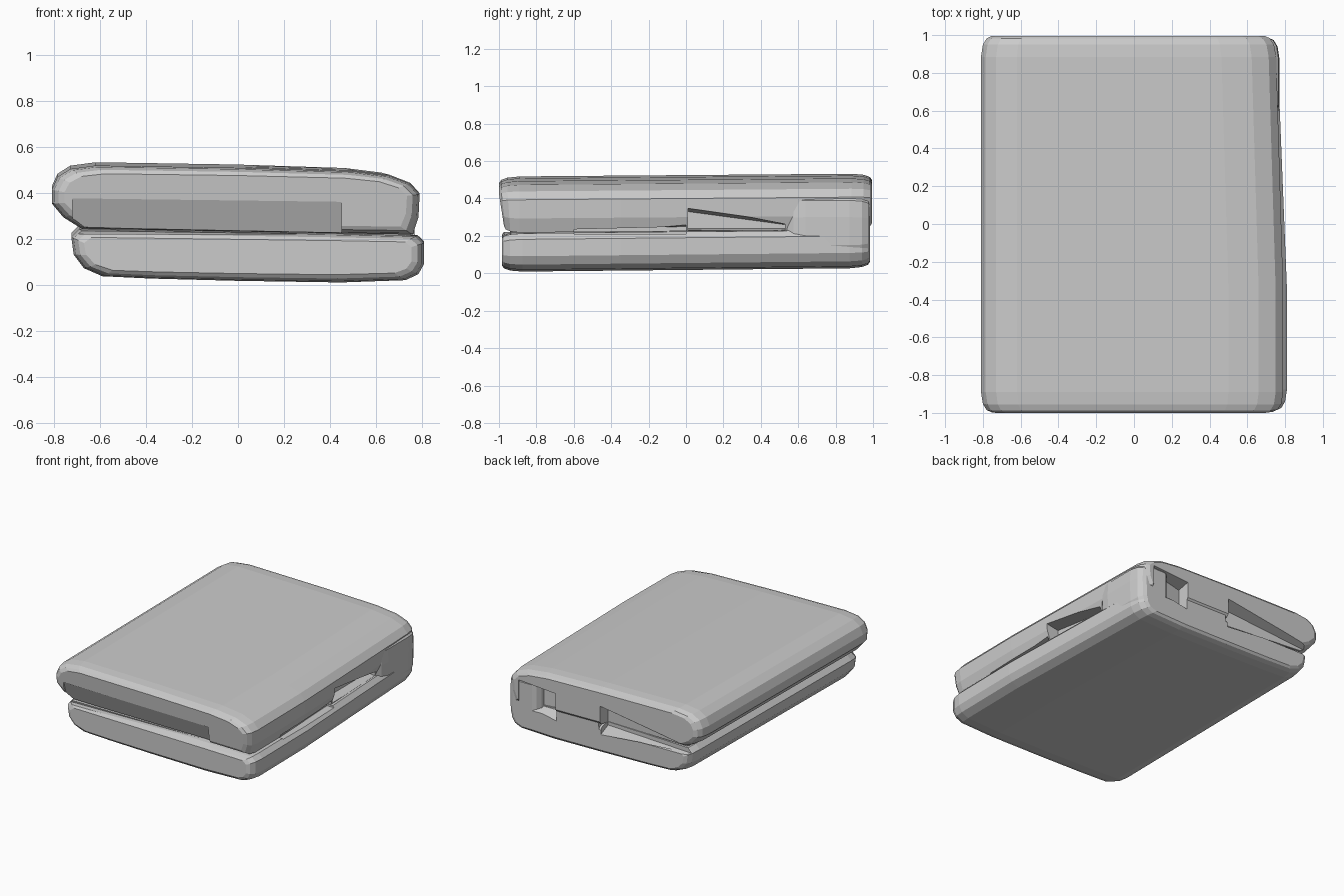
import bpy, bmesh

if "Cube" in bpy.data.objects:
    bpy.data.objects.remove(bpy.data.objects["Cube"])


def finish(bm, name):
    bmesh.ops.recalc_face_normals(bm, faces=bm.faces)
    me = bpy.data.meshes.new(name)
    bm.to_mesh(me)
    bm.free()
    ob = bpy.data.objects.new(name, me)
    bpy.context.collection.objects.link(ob)
    return ob


def loft(name, rings):
    """Skin a row of matching closed rings and cap both ends."""
    bm = bmesh.new()
    loops = [[bm.verts.new(p) for p in ring] for ring in rings]
    n = len(loops[0])
    for a, b in zip(loops, loops[1:]):
        for i in range(n):
            j = (i + 1) % n
            bm.faces.new((a[i], a[j], b[j], b[i]))
    bm.faces.new(loops[0])
    bm.faces.new(loops[-1])
    return finish(bm, name)


def slab(name, profile, front, back, taper, lean=0.0, lift=0.0):
    """Cushion-like slab: xz profile run along y with softened ends."""
    steps = [(0, .055, .035), (.012, .03, .018), (.045, .01, .006), (.11, 0, 0)]
    stations = [(front + d, ex, ez, 1 - d / .11) for d, ex, ez in steps]
    stations += [(-.35, 0, 0, 0), (.5, 0, 0, 0)] if front < -.5 else []
    stations += [(back - d, ex, ez, 0) for d, ex, ez in reversed(steps)]
    xs, zs = [p[0] for p in profile], [p[1] for p in profile]
    cx, cz = (min(xs) + max(xs)) / 2, (min(zs) + max(zs)) / 2
    hx, hz = (max(xs) - min(xs)) / 2, (max(zs) - min(zs)) / 2
    rings = []
    for y, ex, ez, f in stations:
        ring = []
        for x, z in profile:
            x2 = cx + (x - cx) * (1 - ex / hx)
            z2 = cz + (z - cz) * (1 - ez / hz)
            if x > .4:
                x2 -= taper * max(0, y + .35)
            ring.append((x2, y + lean * f * max(0, .45 - z), z2 + lift * y))
        rings.append(ring)
    return loft(name, rings)


def cutter(name, a, b):
    ob = loft(name, [a, b])
    ob.hide_render = True
    ob.hide_viewport = True
    return ob


# Folded slabs
upper = slab("upper_slab", [
    (-.68, .25), (-.76, .30), (-.81, .36), (-.81, .42), (-.785, .475), (-.73, .51),
    (-.62, .525), (0, .515), (.5, .50), (.66, .48), (.75, .445), (.79, .40),
    (.785, .30), (.76, .225), (.45, .23)], -1.0, .995, .03, lean=.12, lift=.008)
lower = slab("lower_slab", [
    (-.69, .25), (-.725, .215), (-.715, .14), (-.67, .08), (-.59, .045), (-.38, .035),
    (.0, .025), (.45, .018), (.73, .028), (.785, .055), (.81, .10), (.81, .19),
    (.78, .222), (.45, .23)], -.985, .985, .04, lift=.01)

# Solid corner and middle bridge joining the slabs at the back
slab("back_corner_block", [
    (.5, .06), (.68, .05), (.74, .09), (.765, .15), (.77, .3),
    (.765, .39), (.72, .43), (.5, .43)], .53, .985, 0)
loft("back_bridge_block", [[(x, y, z) for x, z in
     ((0, .08), (.36, .08), (.36, .46), (.04, .46))] for y in (.85, .985)])

# Recesses along the fold
cuts = [
    cutter("front_undercut",
           [(-.72, -1.1, .375), (-.72, -.985, .375), (-.72, -.94, .22), (-.72, -1.1, .22)],
           [(.45, -1.1, .36), (.45, -.985, .36), (.45, -.91, .22), (.45, -1.1, .22)]),
    cutter("side_undercut",
           [(.9, -.6, .235), (.75, -.6, .235), (.75, -.6, .21), (.9, -.6, .21)],
           [(.9, .0, .29), (.72, .0, .25), (.72, .0, .21), (.9, .0, .21)]),
    cutter("side_recess",
           [(.9, .01, .37), (.68, .01, .33), (.68, .01, .24), (.9, .01, .215)],
           [(.9, .53, .27), (.68, .53, .26), (.68, .53, .24), (.9, .53, .20)]),
    cutter("back_recess_right",
           [(.36, 1.1, .41), (.36, .9, .37), (.36, .9, .22), (.36, 1.1, .14)],
           [(.66, 1.1, .43), (.66, .94, .40), (.66, .94, .24), (.66, 1.1, .2)]),
    cutter("back_recess_left",
           [(0, 1.1, .42), (0, .9, .37), (0, .9, .22), (0, 1.1, .13)],
           [(-.75, 1.1, .29), (-.75, .95, .27), (-.75, .95, .22), (-.75, 1.1, .2)]),
]
for ob in (upper, lower):
    for c in cuts:
        m = ob.modifiers.new(c.name, 'BOOLEAN')
        m.operation = 'DIFFERENCE'
        m.solver = 'EXACT'
        m.object = c
